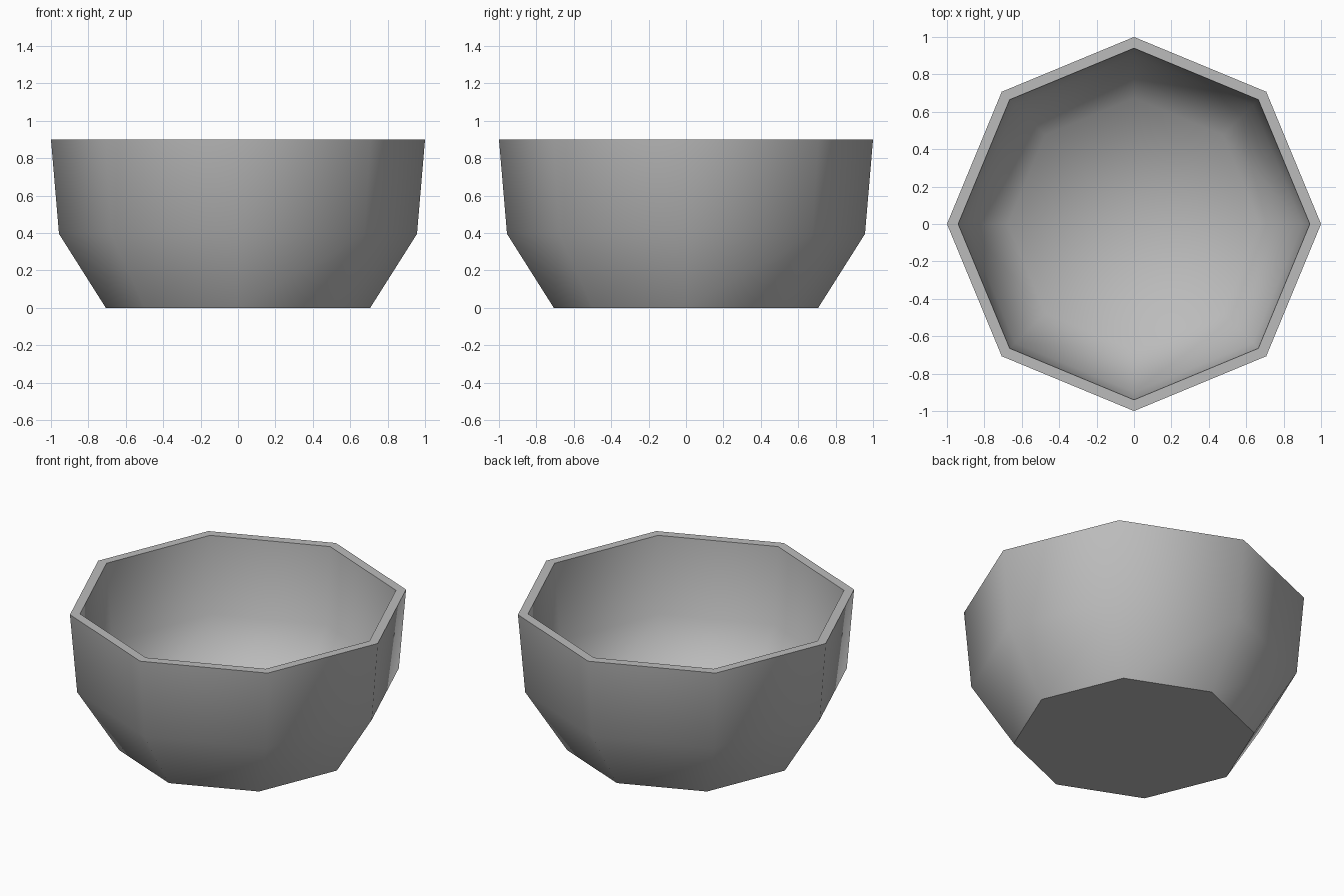
import bpy, bmesh, math

if "Cube" in bpy.data.objects:
    bpy.data.objects.remove(bpy.data.objects["Cube"])

SIDES = 8
# Closed wall profile (corner radius, height): outside from the foot up, over the rim, down inside
PROFILE = [(0.707, 0.0), (0.957, 0.395), (1.0, 0.9),
           (0.94, 0.9), (0.90, 0.41), (0.673, 0.055)]

grey = bpy.data.materials.new("plain grey")
grey.diffuse_color = (0.5, 0.5, 0.5, 1)
grey.use_nodes = True
grey.node_tree.nodes["Principled BSDF"].inputs["Base Color"].default_value = grey.diffuse_color

bm = bmesh.new()
rings = [[bm.verts.new((r * math.cos(math.tau * i / SIDES),
                        r * math.sin(math.tau * i / SIDES), z))
          for i in range(SIDES)] for r, z in PROFILE]

# Walls and rim
for k, (a, b) in enumerate(zip(rings, rings[1:])):
    for i in range(SIDES):
        j = (i + 1) % SIDES
        f = bm.faces.new((a[i], a[j], b[j], b[i]))
        f.smooth = k != 2          # flat rim

# Flat underside, softly shaded inner floor
bm.faces.new(rings[0][::-1]).smooth = False
floor = bm.faces.new(rings[-1])
bmesh.ops.poke(bm, faces=[floor])
for f in bm.faces:
    if f.calc_center_median().z < 0.06 and len(f.verts) == 3:
        f.smooth = True

# Crisp edges around the foot and both rim lines
for ring in (rings[0], rings[2], rings[3]):
    for i in range(SIDES):
        bm.edges.get((ring[i], ring[(i + 1) % SIDES])).smooth = False

bmesh.ops.recalc_face_normals(bm, faces=bm.faces)
mesh = bpy.data.meshes.new("bowl")
bm.to_mesh(mesh)
bm.free()
mesh.materials.append(grey)
bowl = bpy.data.objects.new("bowl", mesh)
bpy.context.collection.objects.link(bowl)
